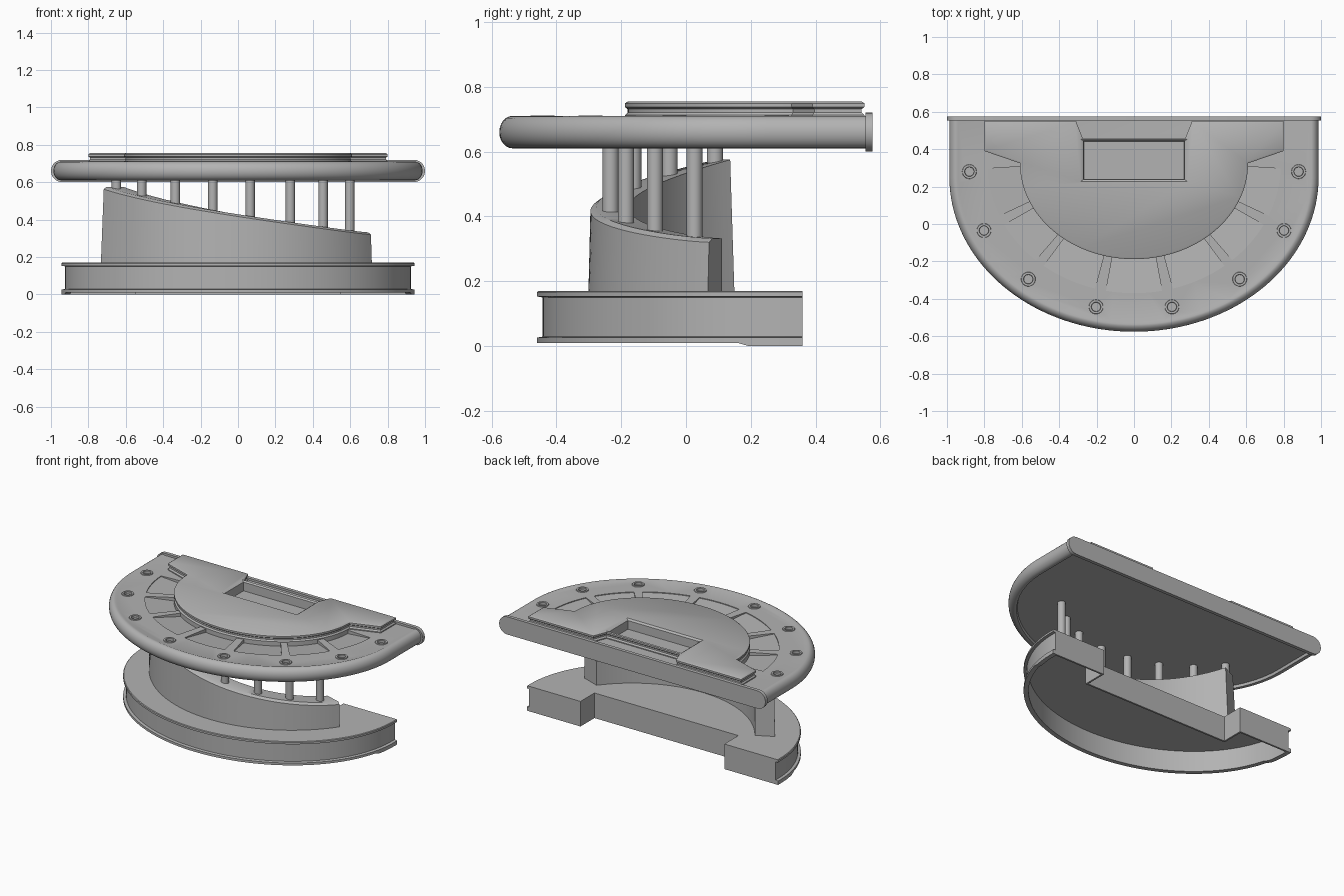
import bpy, bmesh
from math import sin, cos, pi, radians
from mathutils import Vector

if "Cube" in bpy.data.objects:
    bpy.data.objects.remove(bpy.data.objects["Cube"])

# One darker grey for the whole model
grey = bpy.data.materials.new("dark_grey")
grey.diffuse_color = (.45, .45, .45, 1)
grey.use_nodes = True
grey.node_tree.nodes["Principled BSDF"].inputs["Base Color"].default_value = grey.diffuse_color


def finish(name, bm, angle=35, smooth=True):
    bmesh.ops.recalc_face_normals(bm, faces=bm.faces)
    me = bpy.data.meshes.new(name)
    bm.to_mesh(me)
    bm.free()
    me.materials.append(grey)
    ob = bpy.data.objects.new(name, me)
    bpy.context.collection.objects.link(ob)
    if smooth:
        shade(ob, angle)
    return ob


def shade(ob, angle=35):
    bpy.ops.object.select_all(action='DESELECT')
    ob.select_set(True)
    bpy.context.view_layer.objects.active = ob
    bpy.ops.object.shade_smooth_by_angle(angle=radians(angle))


def loft(bm, rings, caps=True, closed=False):
    """Bridge equal-length loops of points, capping or joining the ends."""
    vs = [[bm.verts.new(p) for p in r] for r in rings]
    n = len(vs[0])
    pairs = list(zip(vs, vs[1:])) + ([(vs[-1], vs[0])] if closed else [])
    for a, b in pairs:
        for i in range(n):
            j = (i + 1) % n
            bm.faces.new((a[i], a[j], b[j], b[i]))
    if caps and not closed:
        bm.faces.new(vs[0])
        bm.faces.new(vs[-1])


def arc(a, b, cy, t0, t1, n):
    """Ellipse arc, angle in degrees measured from the front (-y)."""
    ts = [radians(t0 + (t1 - t0) * i / n) for i in range(n + 1)]
    return [(a * sin(t), cy - b * cos(t)) for t in ts]


def at(pts, z):
    return [(x, y, z) for x, y in pts]


def offset(pts, d):
    """Mitred inset of a counter-clockwise outline."""
    out = []
    for i, p in enumerate(pts):
        p = Vector(p)
        e0 = (p - Vector(pts[i - 1])).normalized()
        e1 = (Vector(pts[(i + 1) % len(pts)]) - p).normalized()
        n0, n1 = Vector((-e0.y, e0.x)), Vector((-e1.y, e1.x))
        out.append(tuple(p + (n0 + n1) * (d / (1 + n0.dot(n1)))))
    return out


def cut(ob, cutters):
    bpy.context.view_layer.objects.active = ob
    for c in cutters:
        m = ob.modifiers.new("cut", 'BOOLEAN')
        m.object, m.operation, m.solver = c, 'DIFFERENCE', 'EXACT'
        bpy.ops.object.modifier_apply(modifier=m.name)
    shade(ob)


def circle(x, y, r, n=24):
    return [(x + r * cos(2 * pi * i / n), y + r * sin(2 * pi * i / n)) for i in range(n)]


# Table top: D-shaped slab with a rounded padded rail
def table_outline(d):
    return arc(.987 - d, .826 - d, .25, -90, 90, 72) + [(.987 - d, .556), (d - .987, .556)]


prof = [(.055, .628), (.05, .611)]
prof += [(.04 - .04 * cos(radians(t)), .66 + .05 * sin(radians(t))) for t in range(-90, 91, 15)]
prof += [(.05, .706)]
bm = bmesh.new()
loft(bm, [at(table_outline(d), z) for d, z in prof])
table = finish("table_top", bm, smooth=False)

# Raised dealer deck with a grooved edge
deck_pts = [(.8, .55), (.31, .55), (.275, .46), (-.275, .46), (-.31, .55), (-.8, .55), (-.8, .39)]
deck_pts += arc(.61, .513, .325, -90, 90, 60) + [(.8, .39)]
bm = bmesh.new()
loft(bm, [at(offset(deck_pts, d), z) for d, z in
          [(0, .675), (0, .712), (.008, .721), (.008, .731), (0, .737), (0, .749), (.009, .755)]])
deck = finish("dealer_deck", bm, smooth=False)


# Cutter: chip tray with a bevelled rim
def rect(x, y0, y1):
    return [(-x, y0), (x, y0), (x, y1), (-x, y1)]


bm = bmesh.new()
loft(bm, [at(rect(.268, .24, .442), .687), at(rect(.27, .239, .443), .745),
          at(rect(.286, .226, .455), .7555), at(rect(.286, .226, .455), .78)])
tray_cut = finish("tray_cutter", bm, smooth=False)

# Cutter: seven sloped betting panels, deepest next to the deck
bm = bmesh.new()
half = [(15.4, 38), (42, 62), (66.5, 88)]
for t0, t1 in [(-11, 11)] + half + [(-b, -a) for a, b in half]:
    inner, outer = arc(.605, .508, .325, t0, t1, 8), arc(.785, .69, .32, t0, t1, 8)
    loft(bm, [at(inner, .682) + at(outer[::-1], .701), at(inner, .73) + at(outer[::-1], .73)])
panel_cut = finish("panel_cutter", bm, smooth=False)

# Cutter: cup holder recesses
cups = [(s * x, y) for x, y in [(.88, .28), (.802, -.035), (.565, -.295), (.203, -.443)] for s in (-1, 1)]
bm = bmesh.new()
for x, y in cups:
    loft(bm, [at(circle(x, y, .03), .692), at(circle(x, y, .03), .74)])
cup_cut = finish("cup_cutter", bm, smooth=False)

cut(table, [panel_cut, cup_cut, tray_cut])
cut(deck, [tray_cut])
for c in (tray_cut, panel_cut, cup_cut):
    bpy.data.objects.remove(c)

# Cup holder rims
bm = bmesh.new()
for x, y in cups:
    loft(bm, [at(circle(x, y, r), z) for r, z in
              [(.024, .693), (.024, .709), (.026, .711), (.037, .711), (.039, .705), (.031, .693)]], closed=True)
finish("cup_holders", bm)

# Back plate with rounded ends
plate = [(s * (.94 + .06 * cos(radians(t))), .66 + s * .06 * sin(radians(t)))
         for s in (1, -1) for t in range(-90, 91, 18)]
bm = bmesh.new()
loft(bm, [[(x, y, z) for x, z in plate] for y in (.553, .576)])
finish("back_plate", bm)


# Base: hollow D-shaped plinth with lips and a notch in the back
def base_ring(d, z, back=0.0):
    a, yb, nx, ny = .943 - d, .36 - back, .54 + back, .21 - back
    pts = arc(a, .79 - d, .33, -90, 90, 72)
    pts += [(a, yb), (nx, yb), (nx, ny), (-nx, ny), (-nx, yb), (-a, yb)]
    return [(x, y, .003 if z < .02 and y > .19 else z) for x, y in pts]


bm = bmesh.new()
loft(bm, [base_ring(.03, .15, .012), base_ring(.03, .01, .012)] +
     [base_ring(d, z) for d, z in [(0, .01), (0, .026), (.018, .029), (.018, .15),
                                   (0, .153), (0, .166), (.004, .17)]])
for v in bm.verts:           # the back blocks stand on the floor
    if v.co.z < .005:
        v.co.z = 0
finish("base", bm)

# Pedestal: curved wall with a sloping top edge and a leaning tall end
CY, R_OUT, R_IN = .578, .873, .755


def wall_height(u):          # u runs from the tall left end (0) to the low right end (1)
    return .332 + .243 * (1 - u) ** 1.32


sections = []
for i in range(49):
    u = i / 48
    to, ti = radians(-55.3 + 109.8 * u), radians(-54.2 + 106 * u)
    lean = radians(-1.2 * max(0, 1 - 6 * u))
    h = wall_height(u)
    sec = [(R_OUT + .006, .168, to + lean), (R_OUT, h - .012, to), (R_OUT - .018, h, to),
           (R_IN, h, ti), (R_IN, .168, ti + lean)]
    sections.append([(r * sin(t), CY - r * cos(t), z) for r, z, t in sec])
bm = bmesh.new()
loft(bm, sections)
finish("pedestal_wall", bm)

# Posts between pedestal and table top
bm = bmesh.new()
for x in (-.65, -.515, -.335, -.135, .065, .28, .455, .597):
    y = CY - (.813 ** 2 - x * x) ** .5
    u = (x / .813 + .824) / 1.64
    loft(bm, [at(circle(x, y, .025), wall_height(u) - .03), at(circle(x, y, .025), .635)])
finish("posts", bm)
